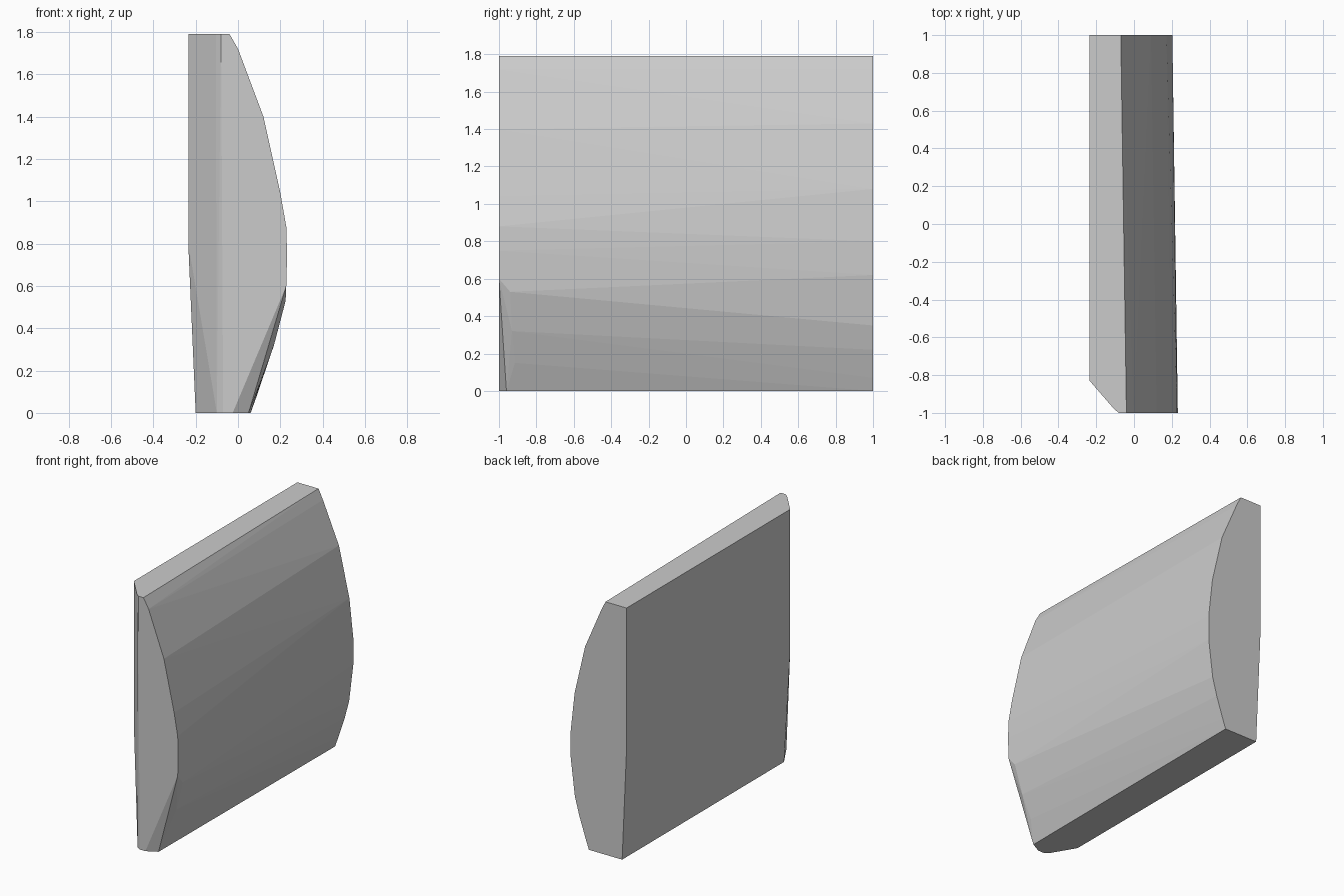
import bpy, bmesh

if "Cube" in bpy.data.objects:
    bpy.data.objects.remove(bpy.data.objects["Cube"])

# Cross-section at the back end (x, z)
back = [(-0.20, 0), (-0.235, 0.8), (-0.235, 1.79), (-0.07, 1.79), (-0.035, 1.72),
        (0.09, 1.43), (0.172, 1.08), (0.203, 0.80), (0.203, 0.62), (0.17, 0.35),
        (0.135, 0.22), (0.085, 0.07), (0.06, 0)]

# Outline of the flat front face (x, z)
front = [(-0.07, 0), (-0.08, 1.79), (-0.04, 1.79), (0.0, 1.72), (0.12, 1.40),
         (0.20, 1.04), (0.228, 0.88), (0.232, 0.75), (0.228, 0.60), (-0.025, 0)]

# Chamfered corners just behind the front face (x, y, z)
chamfer = [(-0.20, -0.81, 0), (-0.235, -0.83, 0.8), (-0.235, -0.83, 1.79),
           (-0.105, -0.98, 1.79), (-0.10, -0.98, 0),
           (0.225, -0.94, 0.53), (0.17, -0.93, 0.32), (0.11, -0.915, 0.15),
           (0.05, -0.96, 0)]

points = [(x, 1, z) for x, z in back] + [(x, -1, z) for x, z in front] + chamfer

# Wrap the sections in one convex solid
bm = bmesh.new()
for p in points:
    bm.verts.new(p)
result = bmesh.ops.convex_hull(bm, input=bm.verts[:])
loose = [v for v in bm.verts if not v.link_faces]
bmesh.ops.delete(bm, geom=loose, context='VERTS')
bmesh.ops.dissolve_limit(bm, angle_limit=0.01, verts=bm.verts[:], edges=bm.edges[:])
bmesh.ops.recalc_face_normals(bm, faces=bm.faces[:])

mesh = bpy.data.meshes.new("curved_slab")
bm.to_mesh(mesh)
bm.free()
slab = bpy.data.objects.new("curved_slab", mesh)
bpy.context.collection.objects.link(slab)
